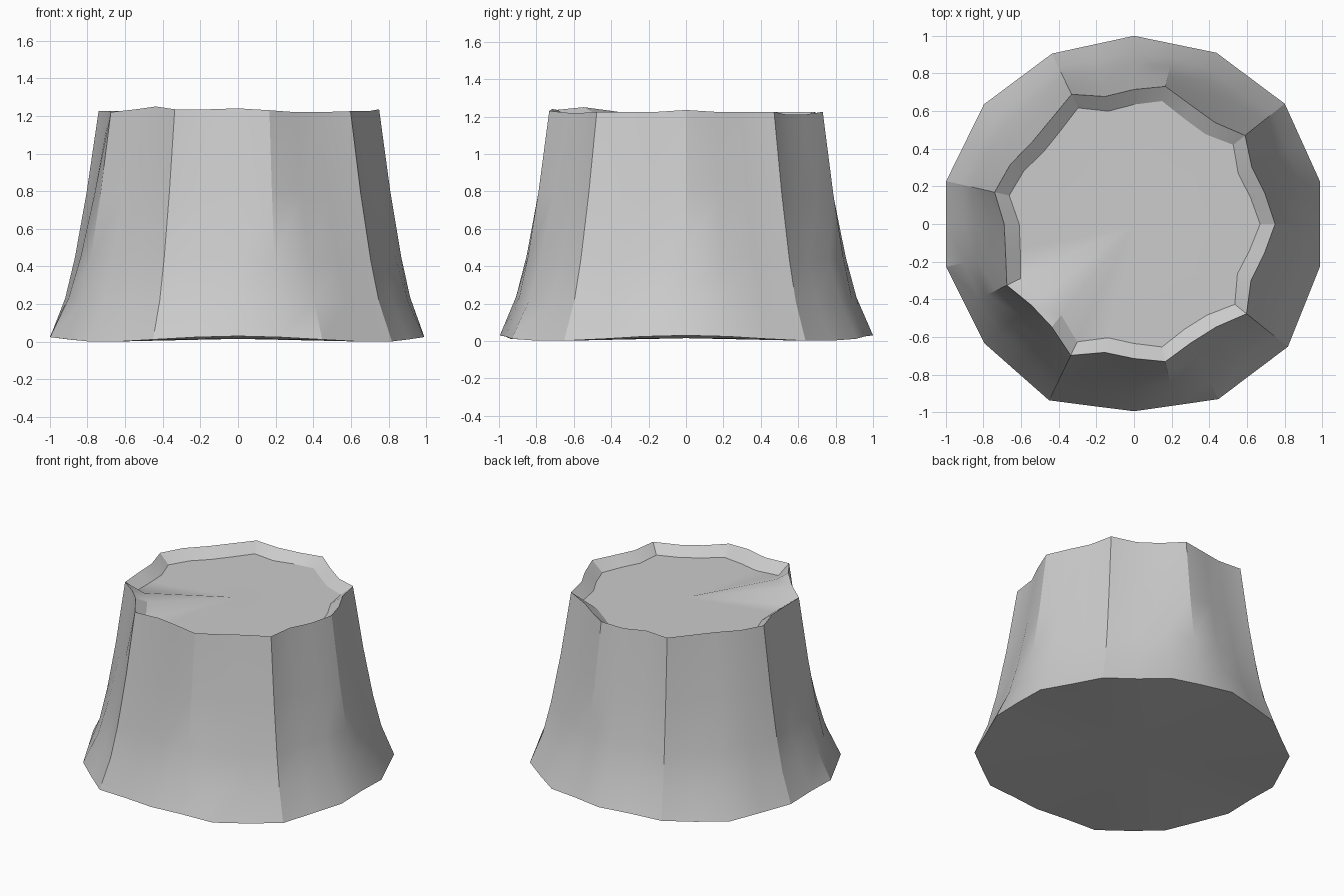
import bpy, bmesh
from math import sin, cos, tau, radians

if "Cube" in bpy.data.objects:
    bpy.data.objects.remove(bpy.data.objects["Cube"])

N = 28
# Radii of the fluted rim and the rounder foot, counter-clockwise from +x
RIM = [.75, .715, .695, .755, .69, .70, .75, .715, .695, .765, .71, .695, .73, .76,
       .69, .70, .75, .695, .70, .775, .70, .715, .75, .70, .70, .765, .69, .71]
FOOT = [1.014, 1.025, 1.01, 1.0, 1.005, 1.02, 1.024,
        1.024, 1.017, 1.04, .995, 1.033, 1.046, 1.014]
RIM_Z = {0: 1.235, 7: 1.215, 16: 1.22, 17: 1.235, 18: 1.25, 19: 1.235, 20: 1.235,
         21: 1.24, 22: 1.23, 23: 1.22, 24: 1.22, 4: 1.21, 5: 1.21, 8: 1.225}
# Flare of the trunk: (height, share of the way from foot to rim)
FLARE = [(0, 0), (.21, .31), (.43, .51), (.78, .75), (1.225, 1)]


def foot_radius(k):
    if k % 2:
        return FOOT[k // 2]
    return (FOOT[k // 2 - 1] + FOOT[k // 2]) / 2 * cos(tau / N)


def ring(bm, point):
    verts = []
    for k in range(N):
        a = tau * k / N
        r, z = point(k, a)
        verts.append(bm.verts.new((r * cos(a), r * sin(a), z)))
    return verts


def bridge(bm, lower, upper):
    for k in range(N):
        j = (k + 1) % N
        bm.faces.new((lower[k], lower[j], upper[j], upper[k]))


bm = bmesh.new()

# Flared bark
rings = []
for h, t in FLARE:
    def bark(k, a):
        r = foot_radius(k) * (1 - t) + RIM[k] * t
        low = .015 + .015 * cos(4 * a)
        top = RIM_Z.get(k, 1.225)
        return r, low + (top - low) * h / 1.225
    rings.append(ring(bm, bark))

# Inner slope of the rim, shallower at the worn front-left notch
rings.append(ring(bm, lambda k, a: (RIM[k] - .08, 1.215 if k in (17, 18) else 1.165)))
for lower, upper in zip(rings, rings[1:]):
    bridge(bm, lower, upper)

# Cut surface on top and closed underside
centre = bm.verts.new((0, 0, 1.165))
inner = rings[-1]
for k in range(N):
    bm.faces.new((inner[k], inner[(k + 1) % N], centre))
base = bm.verts.new((0, 0, .015))
for k in range(N):
    bm.faces.new((rings[0][(k + 1) % N], rings[0][k], base))

mesh = bpy.data.meshes.new("tree_stump")
bm.to_mesh(mesh)
bm.free()
stump = bpy.data.objects.new("tree_stump", mesh)
bpy.context.collection.objects.link(stump)
bpy.context.view_layer.objects.active = stump
stump.select_set(True)
bpy.ops.object.shade_smooth_by_angle(angle=radians(22))
